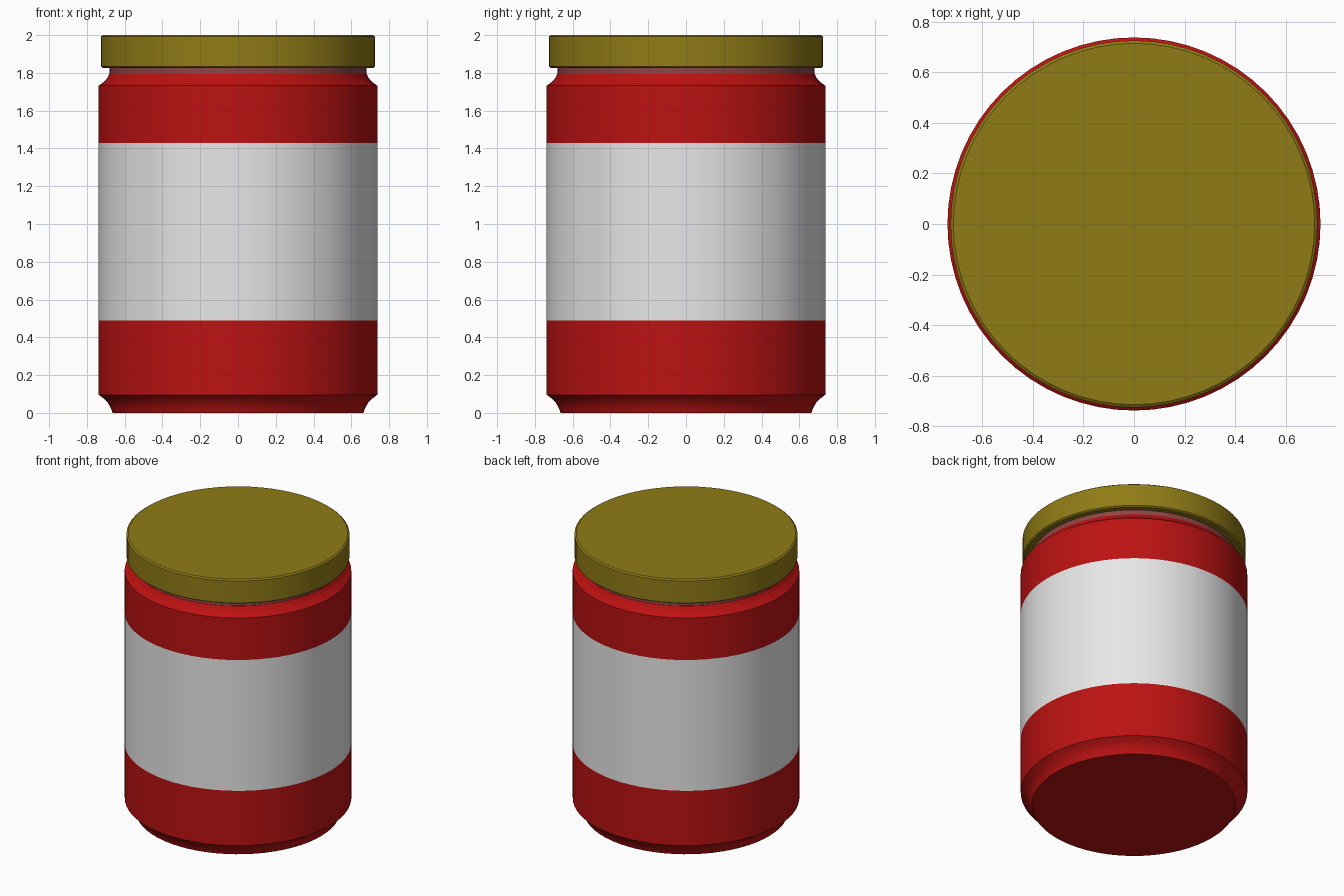
import bpy, bmesh, math

if "Cube" in bpy.data.objects:
    bpy.data.objects.remove(bpy.data.objects["Cube"])

SEGMENTS = 64


def material(name, rgb):
    m = bpy.data.materials.new(name)
    m.diffuse_color = (*rgb, 1)
    m.use_nodes = True
    m.node_tree.nodes["Principled BSDF"].inputs["Base Color"].default_value = m.diffuse_color
    return m


red = material("red", (0.5, 0.006, 0.006))
white = material("label white", (0.8, 0.8, 0.8))
gold = material("dark gold", (0.28, 0.2, 0.008))
glass = material("dusky pink", (0.27, 0.06, 0.06))


def lathe(name, profile, mats, rule=None):
    """Spin a (radius, z) profile round z and cap both ends."""
    bm = bmesh.new()
    rings = []
    for r, z in profile:
        rings.append([bm.verts.new((r * math.cos(a), r * math.sin(a), z))
                      for a in (2 * math.pi * i / SEGMENTS for i in range(SEGMENTS))])
    for low, high in zip(rings, rings[1:]):
        for i in range(SEGMENTS):
            j = (i + 1) % SEGMENTS
            bm.faces.new((low[i], low[j], high[j], high[i]))
    bm.faces.new(rings[0][::-1])
    bm.faces.new(rings[-1])
    if rule:
        for f in bm.faces:
            f.material_index = rule(f.calc_center_median().z)
    mesh = bpy.data.meshes.new(name)
    bm.to_mesh(mesh)
    bm.free()
    for m in mats:
        mesh.materials.append(m)
    ob = bpy.data.objects.new(name, mesh)
    bpy.context.collection.objects.link(ob)
    bpy.context.view_layer.objects.active = ob
    ob.select_set(True)
    bpy.ops.object.shade_smooth_by_angle(angle=math.radians(30))
    ob.select_set(False)


# Jar body with concave foot, label band and sloping shoulder
lathe("jar_body",
      [(0.664, 0), (0.673, 0.025), (0.688, 0.052), (0.709, 0.075), (0.738, 0.096),
       (0.738, 0.49), (0.738, 1.43), (0.738, 1.732),
       (0.707, 1.755), (0.69, 1.775), (0.682, 1.793)],
      [red, white], lambda z: 1 if 0.49 < z < 1.43 else 0)

# Neck between shoulder and lid
lathe("jar_neck", [(0.68, 1.785), (0.68, 1.84)], [glass])

# Lid with slightly rounded rims
lathe("lid",
      [(0.715, 1.826), (0.726, 1.834), (0.726, 1.992), (0.715, 2.0)],
      [gold])
